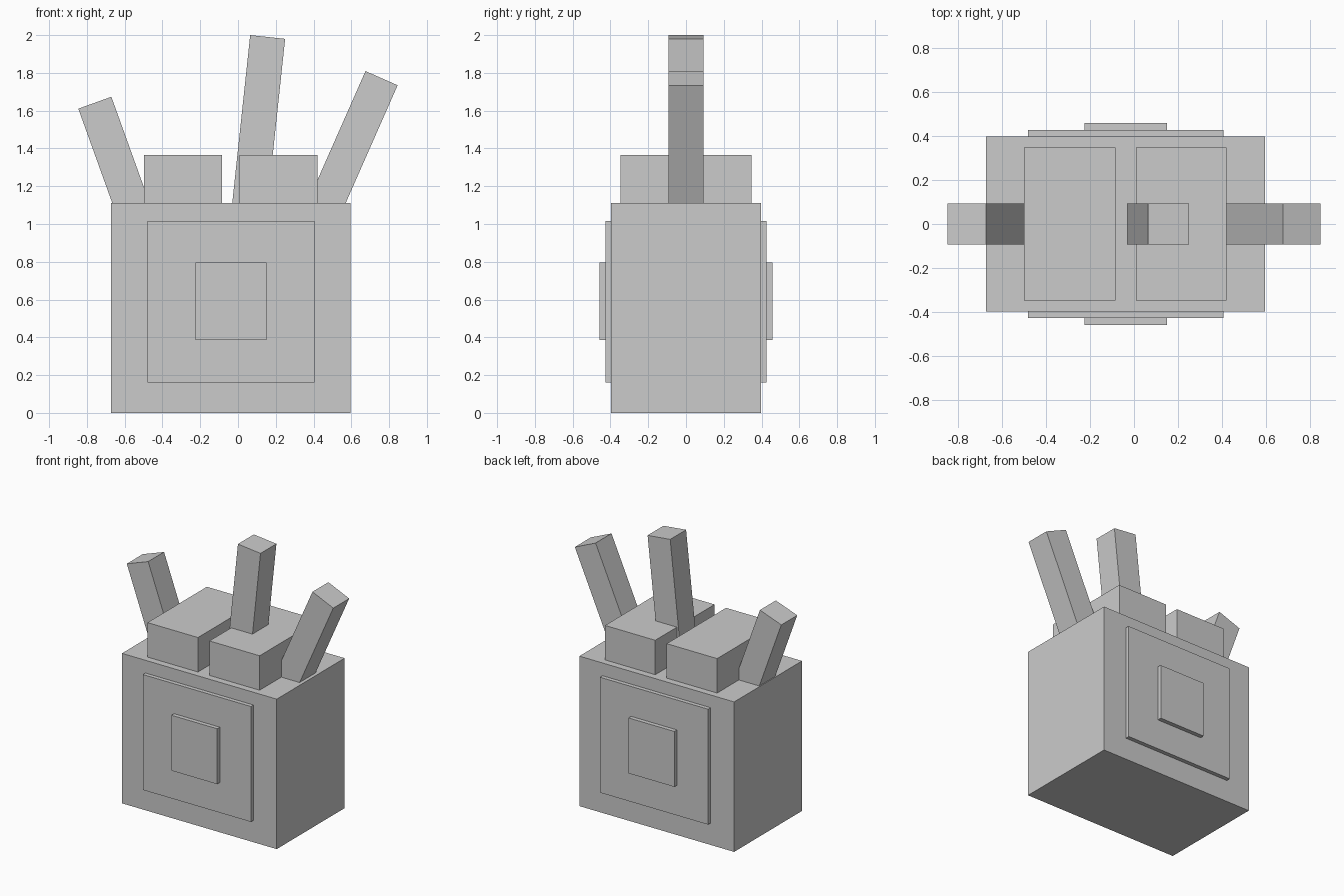
import bpy, bmesh, math
from mathutils import Matrix, Vector

if "Cube" in bpy.data.objects:
    bpy.data.objects.remove(bpy.data.objects["Cube"])

grey = bpy.data.materials.new("light_grey")
grey.diffuse_color = (0.6, 0.6, 0.6, 1)
grey.use_nodes = True
grey.node_tree.nodes["Principled BSDF"].inputs["Base Color"].default_value = grey.diffuse_color


def box(name, x, y, z, matrix=None):
    """Box spanning the given (min, max) ranges, optionally moved by a matrix."""
    bm = bmesh.new()
    bmesh.ops.create_cube(bm, size=1)
    for v in bm.verts:
        v.co = Vector([(r[0] + r[1]) / 2 + c * (r[1] - r[0])
                       for r, c in zip((x, y, z), v.co)])
    if matrix:
        bm.transform(matrix)
    mesh = bpy.data.meshes.new(name)
    bm.to_mesh(mesh)
    bm.free()
    mesh.materials.append(grey)
    obj = bpy.data.objects.new(name, mesh)
    bpy.context.collection.objects.link(obj)


# Main block
box("body", (-0.672, 0.595), (-0.397, 0.397), (0, 1.11))

# Stepped square plates on the front and back
for side, s in (("front", -1), ("back", 1)):
    box(side + "_outer_plate", (-0.48, 0.405), sorted((s * 0.39, s * 0.427)), (0.162, 1.016))
    box(side + "_inner_plate", (-0.225, 0.15), sorted((s * 0.42, s * 0.458)), (0.385, 0.795))

# Two blocks on the top
box("left_top_block", (-0.498, -0.085), (-0.347, 0.347), (1.10, 1.365))
box("right_top_block", (0.009, 0.42), (-0.347, 0.347), (1.10, 1.365))

# Leaning square sticks: centre of the top end, lean to the right, length
for name, x, z, lean, length in (("left_stick", -0.758, 1.642, -19.8, 0.68),
                                 ("middle_stick", 0.157, 1.99, 6.1, 0.98),
                                 ("right_stick", 0.76, 1.772, 23.8, 0.85)):
    place = Matrix.Translation((x, 0, z)) @ Matrix.Rotation(math.radians(lean), 4, 'Y')
    box(name, (-0.093, 0.093), (-0.093, 0.093), (-length, 0), place)
